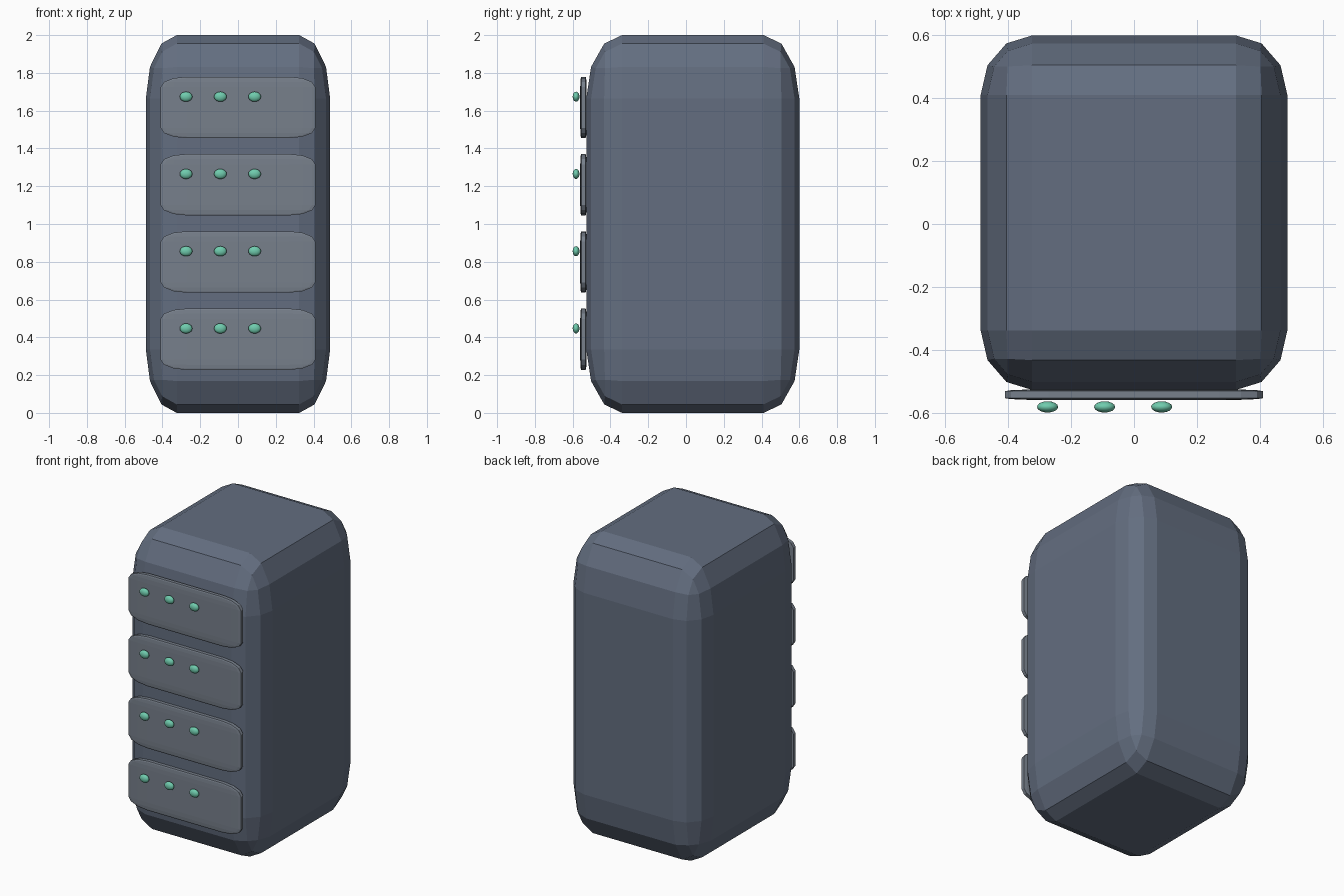
import bpy, bmesh
from mathutils import Matrix, Vector

if "Cube" in bpy.data.objects:
    bpy.data.objects.remove(bpy.data.objects["Cube"])


def material(name, rgb):
    m = bpy.data.materials.new(name)
    m.diffuse_color = (*rgb, 1)
    m.use_nodes = True
    m.node_tree.nodes["Principled BSDF"].inputs["Base Color"].default_value = m.diffuse_color
    return m


slate = material("slate", (0.125, 0.155, 0.215))
grey = material("drawer_grey", (0.185, 0.215, 0.26))
green = material("green", (0.16, 0.60, 0.42))


def finish(bm, name, loc, size, mat):
    bmesh.ops.transform(bm, matrix=Matrix.Translation(loc) @ Matrix.Diagonal((*size, 1)), verts=bm.verts)
    mesh = bpy.data.meshes.new(name)
    bm.to_mesh(mesh)
    bm.free()
    mesh.materials.append(mat)
    ob = bpy.data.objects.new(name, mesh)
    bpy.context.collection.objects.link(ob)
    return ob


def rounded_box(name, loc, size, mat, bevel=0.168):
    # unit cube is bevelled first, then stretched, so the rounding stretches too
    bm = bmesh.new()
    bmesh.ops.create_cube(bm, size=1)
    bmesh.ops.bevel(bm, geom=bm.edges[:], offset=bevel, segments=3,
                    profile=0.5, affect='EDGES', clamp_overlap=True)
    return finish(bm, name, loc, size, mat)


def knob(name, loc, size, mat):
    bm = bmesh.new()
    bmesh.ops.create_uvsphere(bm, u_segments=16, v_segments=10, radius=0.5)
    ob = finish(bm, name, loc, size, mat)
    ob.data.shade_smooth()
    return ob


# cabinet body
rounded_box("cabinet_body", Vector((0, 0.036, 1.0)), (0.976, 1.128, 2.0), slate)

# four drawer fronts, each with a row of three indicator studs
for i in range(4):
    z = 0.39 + 0.409 * i
    rounded_box(f"drawer_front_{i + 1}", Vector((0, -0.543, z)), (0.82, 0.034, 0.325), grey)
    for j in range(3):
        x = -0.275 + 0.1815 * j
        knob(f"drawer_stud_{i + 1}_{j + 1}", Vector((x, -0.582, z + 0.057)),
             (0.067, 0.036, 0.053), green)
